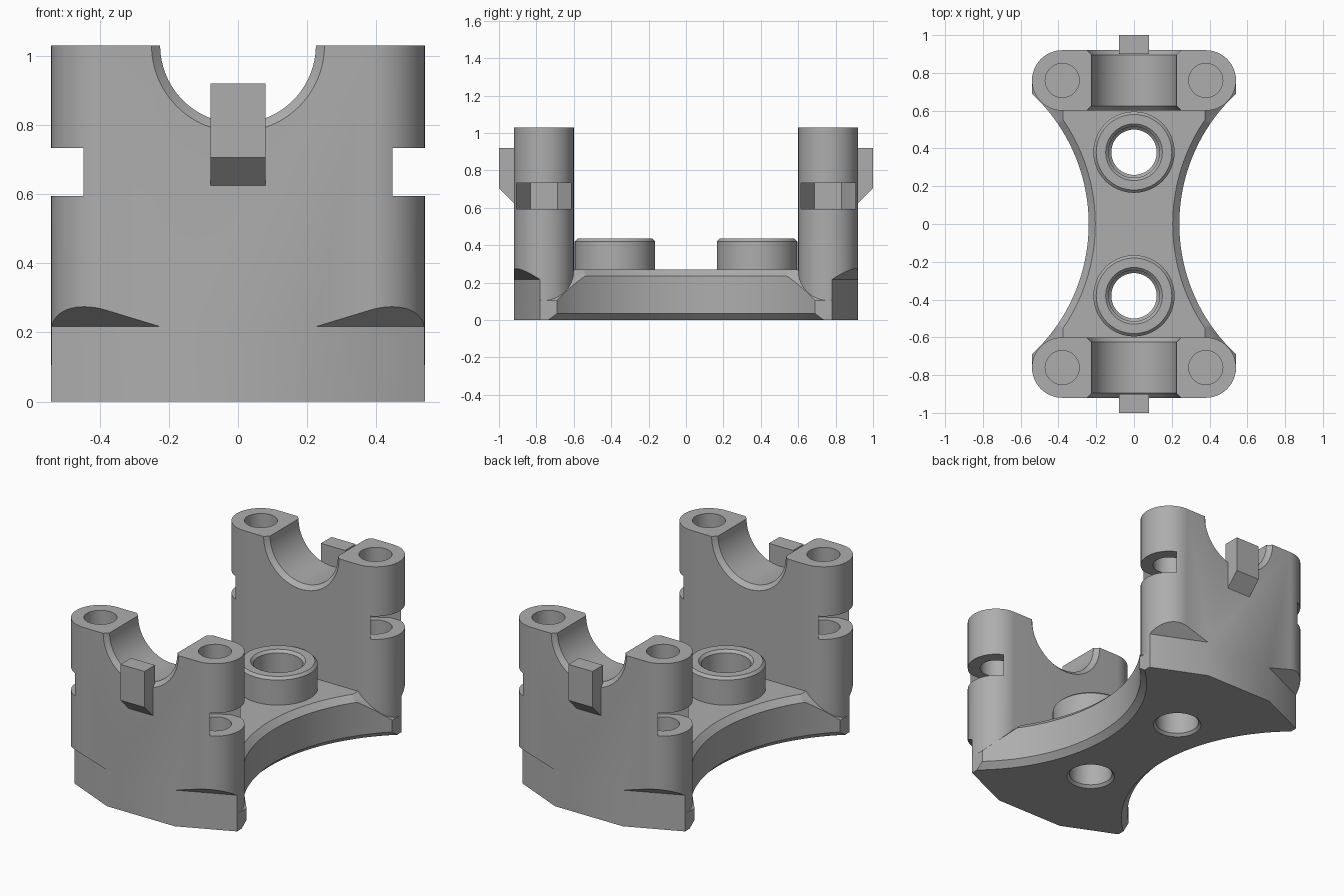
import bpy, bmesh, math
from mathutils import Matrix, Vector

cube = bpy.data.objects.get("Cube")
if cube:
    bpy.data.objects.remove(cube, do_unlink=True)

GREY = (0.42, 0.42, 0.42, 1)
mat = bpy.data.materials.new("plain_grey")
mat.use_nodes = True
mat.diffuse_color = GREY
bsdf = mat.node_tree.nodes["Principled BSDF"]
bsdf.inputs["Base Color"].default_value = GREY

LIE = Matrix.Rotation(math.pi / 2, 4, "X")  # turns local z to -y


def make(name, bm, matrix=Matrix()):
    bmesh.ops.transform(bm, matrix=matrix, verts=bm.verts)
    bmesh.ops.recalc_face_normals(bm, faces=bm.faces)
    mesh = bpy.data.meshes.new(name)
    bm.to_mesh(mesh)
    bm.free()
    mesh.materials.append(mat)
    obj = bpy.data.objects.new(name, mesh)
    bpy.context.collection.objects.link(obj)
    return obj


def loft(name, rings, matrix=Matrix()):
    """Skin a stack of matching rings and cap both ends."""
    bm = bmesh.new()
    rings = [[bm.verts.new(p) for p in ring] for ring in rings]
    for a, b in zip(rings, rings[1:]):
        for i in range(len(a)):
            j = (i + 1) % len(a)
            bm.faces.new((a[i], a[j], b[j], b[i]))
    bm.faces.new(rings[0])
    bm.faces.new(rings[-1])
    return make(name, bm, matrix)


def prism(name, outline, low, high, matrix=Matrix()):
    return loft(name, [[(x, y, z) for x, y in outline] for z in (low, high)], matrix)


def lathe(name, profile, matrix=Matrix(), sides=64):
    turn = [2 * math.pi * i / sides for i in range(sides)]
    return loft(name, [[(r * math.cos(t), r * math.sin(t), z) for t in turn]
                       for r, z in profile], matrix)


def cut(obj, cutter):
    mod = obj.modifiers.new("cut", "BOOLEAN")
    mod.operation, mod.solver, mod.object = "DIFFERENCE", "EXACT", cutter
    graph = bpy.context.evaluated_depsgraph_get()
    mesh = bpy.data.meshes.new_from_object(obj.evaluated_get(graph))
    obj.modifiers.clear()
    obj.data = mesh
    bpy.data.objects.remove(cutter, do_unlink=True)


def at(x, y, z=0):
    return Matrix.Translation((x, y, z))


# Waisted base: sloped shoulders, then hollowed sides with chamfered rims
R, CX, C, TOP = 0.943, 1.183, 0.035, 0.27
half = [(0.54, 0), (0.54, 0.105), (0.375, TOP)]
section = half + [(-x, z) for x, z in reversed(half)]
base = prism("base", section, -0.78, 0.78, LIE)
for s in (1, -1):
    side = [(R + 0.085, -0.05), (R, C), (R, TOP - C), (R + 0.085, TOP + 0.05)]
    cut(base, lathe("side_cutter", side, at(s * CX, 0), 192))

# Bosses and their stepped through holes
BOSS_Y = 0.38
bore = [(0.155, -0.02), (0.12, 0.015), (0.12, 0.25), (0.135, 0.265),
        (0.135, 0.42), (0.165, 0.45)]
boss_profile = [(0.215, TOP - 0.005), (0.215, 0.42), (0.2, 0.435)]
parts = [base]
for label, y in (("front", -BOSS_Y), ("back", BOSS_Y)):
    boss = lathe(label + "_boss", boss_profile, at(0, y))
    for target in (base, boss):
        cut(target, lathe("bore_cutter", bore, at(0, y)))
    parts.append(boss)

# Bearing tower with rounded ends
TY, HX, TR, HEIGHT = 0.76, 0.38, 0.16, 1.03
outline = []
for s in (1, -1):
    for i in range(33):
        a = math.pi * (i / 32 - 0.5)
        outline.append((s * (HX + TR * math.cos(a)), s * TR * math.sin(a)))
tower = prism("front_tower", outline, 0, HEIGHT, at(0, -TY))

# Round saddle with chamfered edges
saddle = [(0.29, -0.2), (0.225, -0.135), (0.225, 0.135), (0.29, 0.2)]
cut(tower, lathe("saddle_cutter", saddle, at(0, -TY, HEIGHT) @ LIE, 96))

for s in (1, -1):
    # Bolt hole and nut pocket open to the side
    cut(tower, lathe("bolt_cutter", [(0.09, 0.4), (0.09, 1.2)], at(s * HX, -TY), 48))
    pocket = [(-0.125, -0.0725), (0, -0.145), (0.3, -0.145),
              (0.3, 0.145), (0, 0.145), (-0.125, 0.0725)]
    pocket = [(s * x, y) for x, y in pocket]
    cut(tower, prism("pocket_cutter", pocket, 0.595, 0.733, at(s * HX, -TY)))
    # Slanted foot corner with an overhang above it
    normal = Vector((s * 0.14, -0.315, 0)).normalized()
    up = Vector((0, 0, 1))
    frame = Matrix((normal, up, normal.cross(up))).transposed().to_4x4()
    wedge = [(0, -0.1), (0, 0.217), (0.3, 0.442), (0.3, -0.1)]
    cut(tower, prism("foot_cutter", wedge, -0.4, 0.4, at(s * 0.3825, -0.85) @ frame))
    # Lower rim chamfer carried on from the base
    rim = [(R + 0.085, -0.05), (R, C), (R, 0.1)]
    cut(tower, lathe("rim_cutter", rim, at(s * CX, 0), 192))

# Locating peg with a sloped underside
YZ = Matrix(((0, 0, 1, 0), (1, 0, 0, 0), (0, 1, 0, 0), (0, 0, 0, 1)))
peg_side = [(-0.9, 0.92), (-1, 0.92), (-1, 0.705), (-0.92, 0.625), (-0.9, 0.625)]
peg = prism("front_peg", peg_side, -0.08, 0.08, YZ)
parts += [tower, peg]

# The back end repeats the front end, turned half round
for source in (tower, peg):
    twin = source.copy()
    twin.data = source.data.copy()
    twin.name = source.name.replace("front", "back")
    twin.data.transform(Matrix.Rotation(math.pi, 4, "Z"))
    bpy.context.collection.objects.link(twin)
    parts.append(twin)

# Smooth the round walls and keep the edges sharp
bpy.ops.object.select_all(action="DESELECT")
for obj in parts:
    obj.select_set(True)
bpy.context.view_layer.objects.active = base
bpy.ops.object.shade_smooth_by_angle(angle=math.radians(25))
